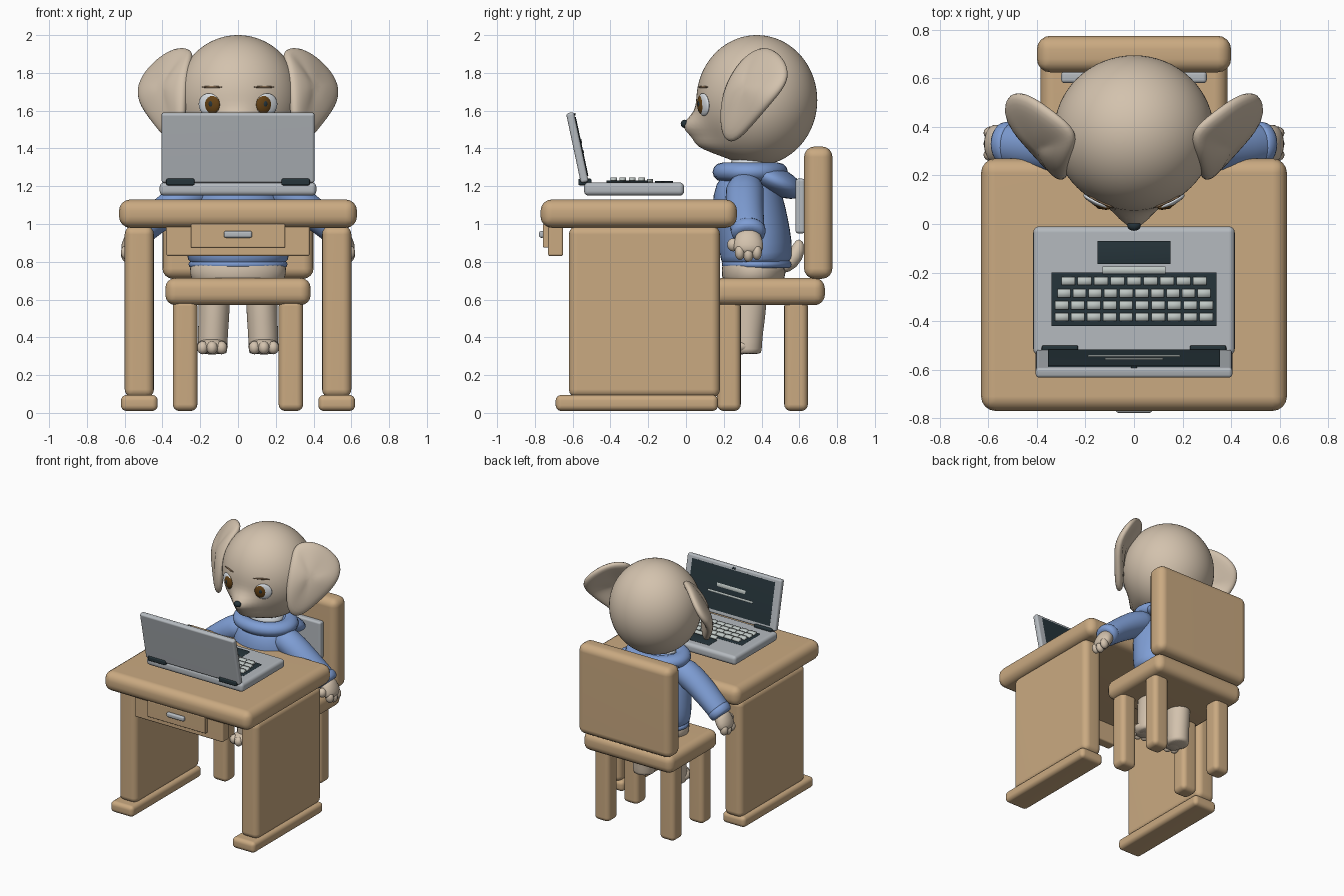
import bpy, bmesh, math
from mathutils import Matrix, Vector

if "Cube" in bpy.data.objects:
    bpy.data.objects.remove(bpy.data.objects["Cube"])


def material(name, *rgb):
    m = bpy.data.materials.new(name)
    m.use_nodes = True
    m.diffuse_color = (*rgb, 1)
    m.node_tree.nodes["Principled BSDF"].inputs["Base Color"].default_value = (*rgb, 1)
    return m


WOOD = material("warm wood", 0.59, 0.40, 0.22)
FUR = material("cream fur", 0.65, 0.54, 0.42)
BLUE = material("hoodie blue", 0.21, 0.34, 0.66)
SILVER = material("silver", 0.46, 0.49, 0.52)
DARK = material("dark slate", 0.019, 0.034, 0.042)
KEY = material("key grey", 0.52, 0.57, 0.55)
BROWN = material("iris brown", 0.13, 0.055, 0.008)
WHITE = material("soft white", 0.70, 0.74, 0.78)
BROW = material("brow tan", 0.25, 0.16, 0.09)


def finish(name, bm, mat, subdivide=0, weighted=False, thickness=0):
    bmesh.ops.recalc_face_normals(bm, faces=bm.faces)
    for f in bm.faces:
        f.smooth = True
    mesh = bpy.data.meshes.new(name)
    bm.to_mesh(mesh)
    bm.free()
    mesh.materials.append(mat)
    ob = bpy.data.objects.new(name, mesh)
    bpy.context.collection.objects.link(ob)
    if thickness:
        mod = ob.modifiers.new("thickness", "SOLIDIFY")
        mod.thickness, mod.offset = thickness, 0
    if subdivide:
        mod = ob.modifiers.new("smooth", "SUBSURF")
        mod.levels = mod.render_levels = subdivide
    if weighted:
        ob.modifiers.new("normals", "WEIGHTED_NORMAL")
    return ob


def box(name, mat, x, y, z, r=0.0, matrix=Matrix()):
    """Rounded box from (min, max) pairs."""
    bm = bmesh.new()
    bmesh.ops.create_cube(bm, size=1)
    for v in bm.verts:
        v.co = [(a + b) / 2 + c * (b - a) for (a, b), c in zip((x, y, z), v.co)]
    if r:
        bmesh.ops.bevel(bm, geom=bm.edges[:], offset=r, segments=4, profile=0.5, affect='EDGES')
    bm.transform(matrix)
    return finish(name, bm, mat, weighted=True)


def pair_box(name, mat, x, *rest):
    for side, s in (("left", 1), ("right", -1)):
        box(f"{side}_{name}", mat, sorted((s * x[0], s * x[1])), *rest)


def ball(name, mat, center, radii, rot=Matrix(), seg=24):
    bm = bmesh.new()
    bmesh.ops.create_uvsphere(bm, u_segments=seg, v_segments=seg // 2, radius=1)
    bm.transform(Matrix.Translation(center) @ rot.to_4x4() @ Matrix.Diagonal((*radii, 1)))
    return finish(name, bm, mat)


def loft(name, mat, rings, s=1, n=20):
    """Skin through elliptical rings (x, y, z, side radius, depth radius)."""
    bm = bmesh.new()
    pts = [Vector((s * r[0], r[1], r[2])) for r in rings]
    loops = []
    for i, r in enumerate(rings):
        t = (pts[min(i + 1, len(pts) - 1)] - pts[max(i - 1, 0)]).normalized()
        u = Vector((0, 1, 0)).cross(t).normalized()
        w = t.cross(u)
        loops.append([bm.verts.new(pts[i] + u * r[3] * math.cos(a) + w * r[4] * math.sin(a))
                      for a in (math.tau * k / n for k in range(n))])
    for a, b in zip(loops, loops[1:]):
        for k in range(n):
            bm.faces.new((a[k], a[(k + 1) % n], b[(k + 1) % n], b[k]))
    bm.faces.new(loops[0])
    bm.faces.new(loops[-1])
    return finish(name, bm, mat, subdivide=1)


# Desk
box("desk_top", WOOD, (-.63, .63), (-.77, .27), (.98, 1.13), .06)
pair_box("desk_panel", WOOD, (.445, .60), (-.62, .18), (.08, .99), .045)
pair_box("desk_foot", WOOD, (.425, .62), (-.69, .17), (.01, .095), .03)
box("drawer_apron", WOOD, (-.38, .38), (-.73, -.65), (.83, 1.02), .012)
box("drawer_front", WOOD, (-.25, .25), (-.757, -.72), (.875, 1.0), .006)
box("drawer_handle", SILVER, (-.075, .075), (-.778, -.75), (.927, .963), .012)

# Chair
box("chair_seat", WOOD, (-.385, .385), (.14, .735), (.57, .715), .055)
box("chair_back", WOOD, (-.40, .40), (.625, .775), (.71, 1.41), .055)
box("back_cushion", SILVER, (-.30, .30), (.58, .63), (.95, 1.24), .015)
pair_box("front_chair_leg", WOOD, (.215, .345), (.165, .29), (.01, .60), .035)
pair_box("rear_chair_leg", WOOD, (.215, .345), (.52, .645), (.01, .60), .035)

# Laptop base, keyboard and trackpad
box("laptop_base", SILVER, (-.415, .415), (-.54, -.01), (1.15, 1.22), .025)
box("keyboard_bed", DARK, (-.34, .34), (-.42, -.20), (1.215, 1.229))
box("trackpad", DARK, (-.15, .15), (-.165, -.07), (1.215, 1.228))
box("space_bar", KEY, (-.13, .13), (-.206, -.175), (1.215, 1.238))
for row, (y, count, half) in enumerate(((-.235, 9, .305), (-.285, 10, .32),
                                        (-.335, 10, .33), (-.383, 10, .33))):
    pitch = 2 * half / count
    for k in range(count):
        x = -half + pitch * (k + .5)
        box(f"key_{row}_{k}", KEY, (x - pitch * .42, x + pitch * .42),
            (y - .017, y + .017), (1.22, 1.247))

# Laptop lid, leaning away from the keyboard
tilt = Matrix.Translation((0, -.535, 1.22)) @ Matrix.Rotation(math.radians(12), 4, 'X')
box("laptop_lid", SILVER, (-.405, .405), (-.022, .02), (0, .378), .014, tilt)
box("screen", DARK, (-.355, .355), (.015, .025), (.03, .35), 0, tilt)
box("screen_line_upper", KEY, (-.12, .12), (.02, .029), (.205, .23), 0, tilt)
box("screen_line_lower", KEY, (-.19, .19), (.02, .029), (.155, .167), 0, tilt)
box("webcam", DARK, (-.012, .012), (.015, .026), (.358, .37), 0, tilt)
pair_box("laptop_hinge", DARK, (.23, .38), (-.57, -.50), (1.205, 1.24), .008)

# Hoodie body, hem, collar and hood
loft("hoodie_body", BLUE, [(0, .375, .79, .25, .175), (0, .375, .80, .27, .19),
                           (0, .37, .88, .28, .197), (0, .35, 1.0, .265, .195),
                           (0, .325, 1.11, .245, .195), (0, .325, 1.2, .215, .175),
                           (0, .34, 1.28, .15, .12)])
loft("hoodie_hem", BLUE, [(0, .375, .765, .25, .175), (0, .375, .77, .265, .187),
                          (0, .375, .80, .268, .19), (0, .375, .81, .25, .175)])
ball("hood", BLUE, (0, .46, 1.235), (.235, .18, .075), Matrix.Rotation(math.radians(-25), 3, 'X'))
bpy.ops.mesh.primitive_torus_add(location=(0, .34, 1.275), major_radius=.14, minor_radius=.05,
                                 major_segments=32, minor_segments=12)
collar = bpy.context.object
collar.name = "hood_collar"
collar.scale = (1.3, 1.05, 1)
collar.data.materials.append(BLUE)
bpy.ops.object.shade_smooth()
loft("neck_shirt", WHITE, [(0, .34, 1.2, .13, .1), (0, .34, 1.3, .14, .11), (0, .35, 1.36, .14, .11)])

# Hips and tail
loft("hips", FUR, [(0, .35, .68, .23, .15), (0, .35, .70, .25, .165),
                   (0, .36, .77, .265, .175), (0, .37, .82, .24, .16)])
loft("tail", FUR, [(0, .48, .76, .04, .04), (0, .56, .80, .05, .05),
                   (0, .60, .87, .042, .042), (0, .60, .92, .015, .015)], n=12)

# Head with muzzle and jaw pushed forward
HEAD, RAD = Vector((0, .375, 1.655)), (.33, .32, .345)
bm = bmesh.new()
bmesh.ops.create_uvsphere(bm, u_segments=64, v_segments=40, radius=1)
for v in bm.verts:
    p = HEAD + Vector(a * b for a, b in zip(v.co, RAD))
    if v.co.y < 0:
        fade = min(1, -v.co.y * 2)
        muzzle = .095 * math.exp(-(p.x / .10) ** 2 - ((p.z - 1.51) / .07) ** 2)
        jaw = .07 * math.exp(-(p.x / .14) ** 2 - ((p.z - 1.41) / .05) ** 2)
        p.y -= fade * (muzzle + jaw)
    v.co = p
finish("head", bm, FUR)
ball("nose", DARK, (0, -.006, 1.53), (.028, .022, .022))


def face_spot(name, mat, x, z, wide, tall, deep):
    """Flattened ball lying on the face, turned to the surface."""
    dx, dz = x / RAD[0], (z - HEAD.z) / RAD[2]
    dy = -math.sqrt(1 - dx * dx - dz * dz)
    normal = Vector((dx / RAD[0], dy / RAD[1], dz / RAD[2]))
    ball(name, mat, (x, HEAD.y + dy * RAD[1], z), (wide, deep, tall),
         normal.to_track_quat('Y', 'Z').to_matrix())


# Ear outline: root, back lobe, hanging tip, front edge
EAR = [(.23, .38, 1.93), (.33, .46, 1.94), (.44, .54, 1.86), (.52, .55, 1.76),
       (.54, .46, 1.65), (.44, .35, 1.52), (.35, .25, 1.41), (.29, .19, 1.45),
       (.28, .18, 1.60), (.27, .22, 1.75), (.25, .30, 1.87)]


def ear(name, s):
    bm = bmesh.new()
    outline = [Vector(p) for p in EAR]
    mid = sum(outline, Vector()) / len(outline)
    bulge = Vector((.65, -.69, .32)) * .045

    def ring(t):
        pts = [p.lerp(mid, t) + bulge * min(1, 1.4 * t) for p in outline]
        return [bm.verts.new((s * p.x, p.y, p.z)) for p in pts]
    outer, inner = ring(0), ring(.5)
    tip = mid + bulge
    center = bm.verts.new((s * tip.x, tip.y, tip.z))
    for i in range(len(outer)):
        j = (i + 1) % len(outer)
        bm.faces.new((outer[i], outer[j], inner[j], inner[i]))
        bm.faces.new((inner[i], inner[j], center))
    finish(name, bm, FUR, subdivide=2, thickness=.06)


for side, s in (("left", 1), ("right", -1)):
    ear(f"{side}_ear", s)
    # Eyes and brows
    face_spot(f"{side}_eyeball", WHITE, s * .153, 1.632, .062, .06, .016)
    face_spot(f"{side}_iris", BROWN, s * .138, 1.632, .046, .052, .021)
    face_spot(f"{side}_pupil", DARK, s * .138, 1.636, .022, .028, .0235)
    face_spot(f"{side}_brow", BROW, s * .138, 1.725, .06, .006, .006)
    # Arms, cuffs and paws
    loft(f"{side}_sleeve", BLUE, [(.13, .32, 1.2, .08, .09), (.21, .31, 1.185, .10, .105),
                                  (.34, .31, 1.10, .09, .10), (.46, .32, 1.01, .08, .095),
                                  (.53, .33, .95, .078, .09), (.54, .33, .94, .06, .07)], s)
    loft(f"{side}_cuff", BLUE, [(.495, .33, .985, .07, .08), (.505, .33, .975, .083, .095),
                                (.54, .33, .945, .08, .092), (.55, .33, .935, .06, .07)], s)
    loft(f"{side}_hand", FUR, [(.52, .33, .96, .05, .06), (.55, .33, .92, .055, .075),
                               (.575, .33, .87, .05, .085), (.585, .33, .835, .035, .06)], s)
    for k in (-1, 0, 1):
        ball(f"{side}_finger_{k}", FUR, (s * .588, .33 + k * .045, .838 + abs(k) * .012),
             (.032, .027, .04), seg=16)
    ball(f"{side}_thumb", FUR, (s * .55, .25, .89), (.03, .032, .035), seg=16)
    # Legs, feet and toes
    loft(f"{side}_leg", FUR, [(.125, .33, .74, .085, .1), (.125, .33, .56, .084, .1),
                              (.133, .32, .42, .08, .086), (.135, .32, .325, .079, .082),
                              (.135, .32, .31, .076, .078)], s)
    ball(f"{side}_foot", FUR, (s * .137, .28, .352), (.083, .09, .043))
    for k in (-1, 0, 1):
        ball(f"{side}_toe_{k}", FUR, (s * (.137 + k * .05), .205 + abs(k) * .015, .345),
             (.03, .032, .035), seg=16)
